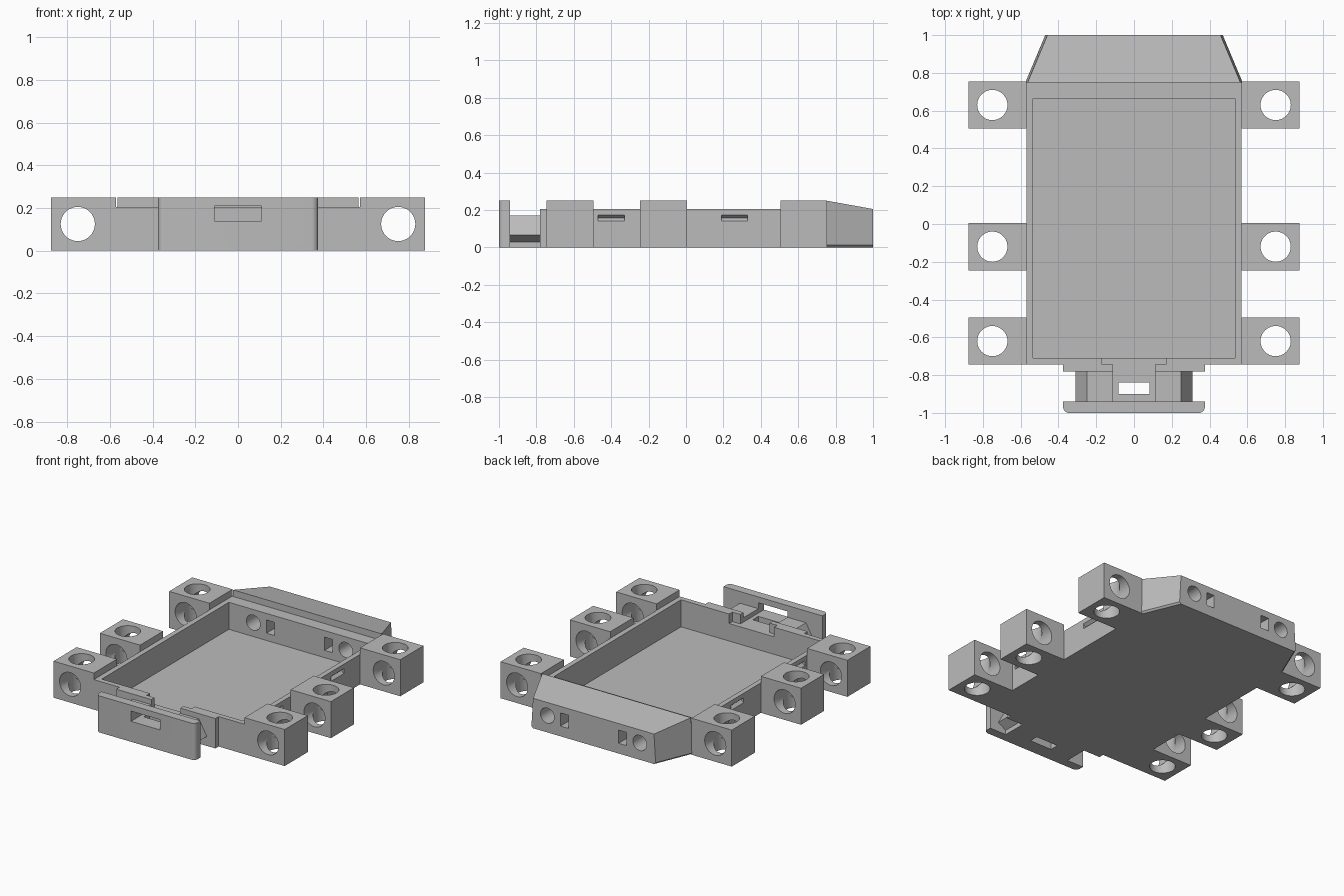
import bpy
import bmesh
import math
from mathutils import Vector

if "Cube" in bpy.data.objects:
    bpy.data.objects.remove(bpy.data.objects["Cube"], do_unlink=True)

grey = bpy.data.materials.new("plain grey")
grey.use_nodes = True
grey.diffuse_color = (0.5, 0.5, 0.5, 1)
grey.node_tree.nodes["Principled BSDF"].inputs["Base Color"].default_value = (0.5, 0.5, 0.5, 1)


def prism(name, points, axis, start, end):
    """Extrude a 2D outline along x, y or z."""
    def place(p, d):
        return {"x": (d, p[0], p[1]), "y": (p[0], d, p[1]), "z": (p[0], p[1], d)}[axis]
    bm = bmesh.new()
    low = [bm.verts.new(place(p, start)) for p in points]
    high = [bm.verts.new(place(p, end)) for p in points]
    bm.faces.new(low)
    bm.faces.new(high)
    for i in range(len(points)):
        j = (i + 1) % len(points)
        bm.faces.new((low[i], low[j], high[j], high[i]))
    bmesh.ops.recalc_face_normals(bm, faces=bm.faces)
    mesh = bpy.data.meshes.new(name)
    bm.to_mesh(mesh)
    bm.free()
    mesh.materials.append(grey)
    obj = bpy.data.objects.new(name, mesh)
    bpy.context.collection.objects.link(obj)
    return obj


def box(name, x, y, z):
    return prism(name, [(x[0], y[0]), (x[1], y[0]), (x[1], y[1]), (x[0], y[1])], "z", *z)


def circle(cx, cy, r, n=40):
    return [(cx + r * math.cos(math.tau * i / n), cy + r * math.sin(math.tau * i / n)) for i in range(n)]


def cut(obj, *cutters):
    """Subtract each cutter, then remove it."""
    for cutter in cutters:
        cutter.hide_render = True
        mod = obj.modifiers.new("cut", "BOOLEAN")
        mod.operation = "DIFFERENCE"
        mod.solver = "EXACT"
        mod.object = cutter
        bpy.ops.object.select_all(action="DESELECT")
        bpy.context.view_layer.objects.active = obj
        obj.select_set(True)
        bpy.ops.object.modifier_apply(modifier=mod.name)
        bpy.data.objects.remove(cutter, do_unlink=True)


def smooth(obj):
    bpy.ops.object.select_all(action="DESELECT")
    bpy.context.view_layer.objects.active = obj
    obj.select_set(True)
    bpy.ops.object.shade_smooth_by_angle(angle=math.radians(30))


def cut_ports(obj):
    """Round and square openings through the rear."""
    for s in (-1, 1):
        cut(obj, prism("round_port", circle(s * 0.35, 0.115, 0.052), "y", 0.6, 1.1),
            box("square_port", (s * 0.22 - 0.03, s * 0.22 + 0.03), (0.6, 1.1), (0.07, 0.16)))
    smooth(obj)


# Open tray with cable notch, ports and side latch grooves
RIM = 0.205
tray = box("tray", (-0.57, 0.57), (-0.745, 0.75), (0, RIM))
cut(tray, box("cavity", (-0.535, 0.535), (-0.71, 0.665), (0.02, 0.4)),
    box("notch", (-0.17, 0.17), (-0.72, -0.7), (0.14, 0.4)),
    box("notch", (-0.17, 0.17), (-0.76, -0.7), (0.14, 0.4)))
for s in (-1, 1):
    for y in (-0.4, 0.26):
        groove = [(s * 0.58, 0.14), (s * 0.57, 0.14), (s * 0.55, 0.157), (s * 0.57, 0.174), (s * 0.58, 0.174)]
        cut(tray, prism("groove", groove, "y", y - 0.07, y + 0.07))
cut_ports(tray)

# Tapered rear ramp with narrowed top and chamfered bottom edges
plan = [(-0.575, 0.75), (0.575, 0.75), (0.47, 1), (-0.47, 1)]
ramp = prism("rear_ramp", plan, "z", 0.012, 0.25)
sill = prism("ramp_sill", plan, "z", 0, 0.012)
for v in ramp.data.vertices:
    if v.co.z > 0.1:
        v.co.x -= math.copysign(0.012, v.co.x)
        if v.co.y > 0.9:
            v.co.z = RIM
for v in sill.data.vertices:
    if v.co.z < 0.001:
        v.co.x -= math.copysign(0.012, v.co.x)
cut_ports(ramp)

# Six mounting lugs with crossed bores
for side, s in (("right", -1), ("left", 1)):
    for row, y in (("front", -0.62), ("middle", -0.12), ("rear", 0.63)):
        x = sorted((s * 0.57, s * 0.875))
        lug = box(f"{row}_{side}_lug", x, (y - 0.125, y + 0.125), (0, 0.25))
        cut(lug, prism("upright_bore", circle(s * 0.75, y, 0.08), "z", -0.1, 0.4),
            prism("level_bore", circle(s * 0.75, 0.125, 0.08), "y", y - 0.3, y + 0.3))
        smooth(lug)

# Thickened front wall
front_wall = box("front_wall", (-0.375, 0.375), (-0.78, -0.745), (0, RIM))
cut(front_wall, box("notch", (-0.11, 0.11), (-0.8, -0.7), (0.14, 0.4)))

# Neck with angled ridges, cable channel and strap hole
half = [(0.25, 0), (0.25, 0.03), (0.31, 0.065), (0.25, 0.17)]
outline = half + [(-x, z) for x, z in reversed(half)]
neck = prism("neck", outline, "y", -0.94, -0.78)
cut(neck, box("channel", (-0.11, 0.11), (-1.1, -0.7), (0.14, 0.4)),
    box("strap_hole", (-0.083, 0.083), (-0.9, -0.84), (-0.1, 0.4)))

# Front plate with rounded outer corners and a window
R = 0.03
corner = [(0.375 - R + R * math.cos(a), -1 + R - R * math.sin(a))
          for a in (math.radians(90 * i / 8) for i in range(9))]
edge = [(0.375, -0.94)] + corner
plate = prism("front_plate", edge + [(-x, y) for x, y in reversed(edge)], "z", 0, 0.25)
cut(plate, box("window", (-0.11, 0.11), (-1.1, -0.9), (0.14, 0.21)))
smooth(plate)
